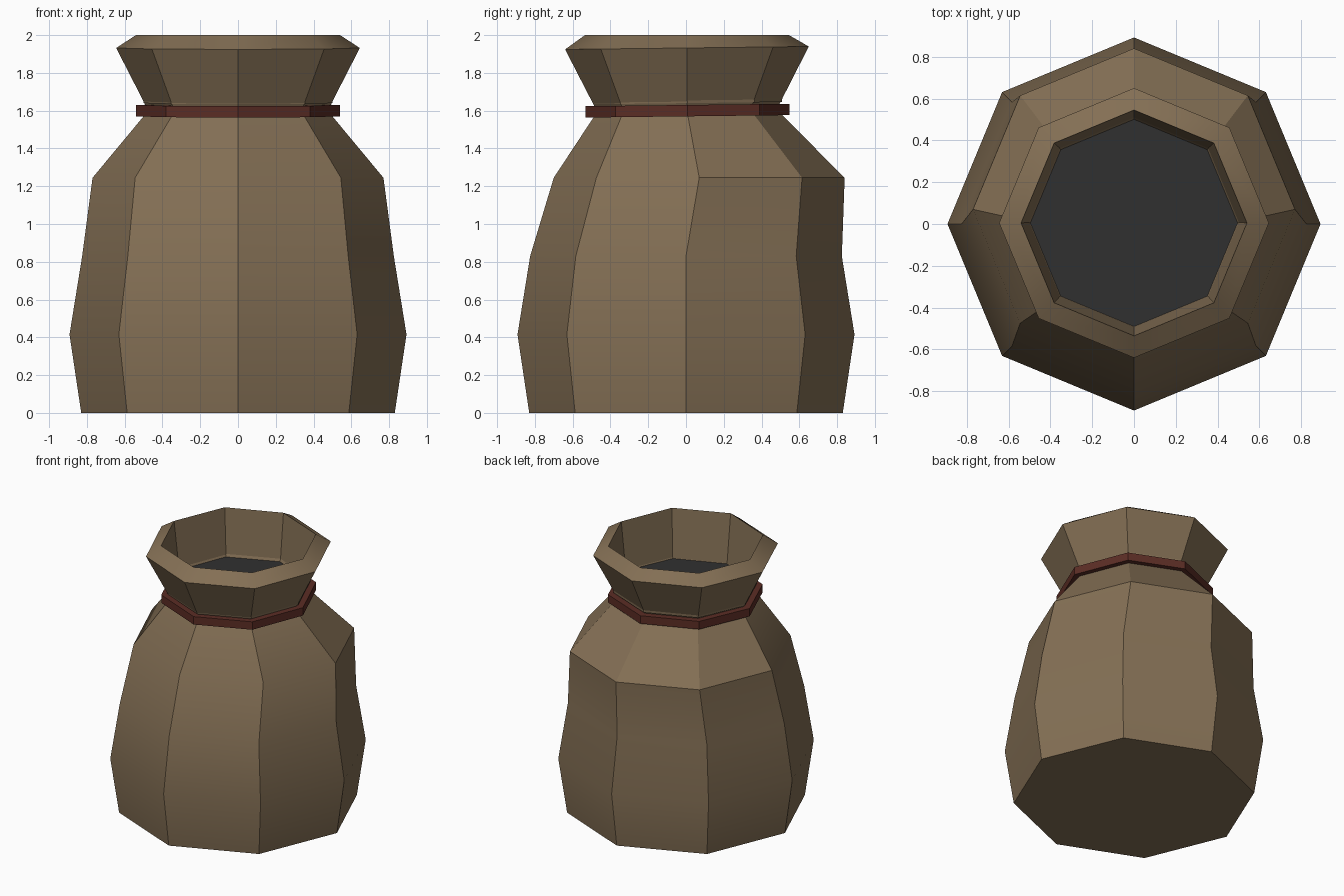
import bpy, bmesh, math

if "Cube" in bpy.data.objects:
    bpy.data.objects.remove(bpy.data.objects["Cube"])

SIDES = 8


def material(name, rgb):
    m = bpy.data.materials.new(name)
    m.diffuse_color = (*rgb, 1.0)
    m.use_nodes = True
    m.node_tree.nodes["Principled BSDF"].inputs["Base Color"].default_value = m.diffuse_color
    return m


burlap = material("burlap brown", (0.230, 0.160, 0.090))
cord = material("cord dark red", (0.105, 0.026, 0.018))
dark = material("dark contents", (0.030, 0.030, 0.030))


def loft(name, rings, mats, closed=False, cap_first=False, cap_last=False):
    """Loft octagon rings (radius, z, y offset, z tilt per unit of y)."""
    bm = bmesh.new()
    loops = []
    for r, z, oy, tilt in rings:
        loop = []
        for i in range(SIDES):
            a = 2 * math.pi * i / SIDES
            y = r * math.sin(a)
            loop.append(bm.verts.new((r * math.cos(a), y + oy, z + tilt * y)))
        loops.append(loop)
    pairs = list(zip(loops, loops[1:]))
    if closed:
        pairs.append((loops[-1], loops[0]))
    for lo, hi in pairs:
        for i in range(SIDES):
            j = (i + 1) % SIDES
            bm.faces.new((lo[i], lo[j], hi[j], hi[i]))
    if cap_first:
        bm.faces.new(loops[0][::-1])
    if cap_last:
        bm.faces.new(loops[-1]).material_index = len(mats) - 1
    bmesh.ops.recalc_face_normals(bm, faces=bm.faces)
    me = bpy.data.meshes.new(name)
    bm.to_mesh(me)
    bm.free()
    for m in mats:
        me.materials.append(m)
    # soft horizontal bends, crisp side creases
    me.shade_smooth()
    me.set_sharp_from_angle(angle=math.radians(30))
    ob = bpy.data.objects.new(name, me)
    bpy.context.collection.objects.link(ob)
    return ob


# Sack body, neck, flared mouth, inner wall and dark filling
loft("sack", [
    (0.83, 0.00, 0.00, 0),
    (0.892, 0.415, 0.00, 0),
    (0.825, 0.83, 0.00, 0),
    (0.77, 1.245, 0.07, 0),
    (0.475, 1.60, 0.005, 0.012),
    (0.645, 1.932, 0.005, 0.012),
    (0.54, 2.00, 0.005, 0),
    (0.50, 1.64, 0.008, 0.012),
], [burlap, dark], cap_first=True, cap_last=True)

# Cord tied round the neck, slightly tilted
loft("neck_cord", [
    (0.54, 1.570, 0.008, 0.012),
    (0.54, 1.630, 0.008, 0.012),
    (0.465, 1.630, 0.008, 0.012),
    (0.465, 1.570, 0.008, 0.012),
], [cord], closed=True)
